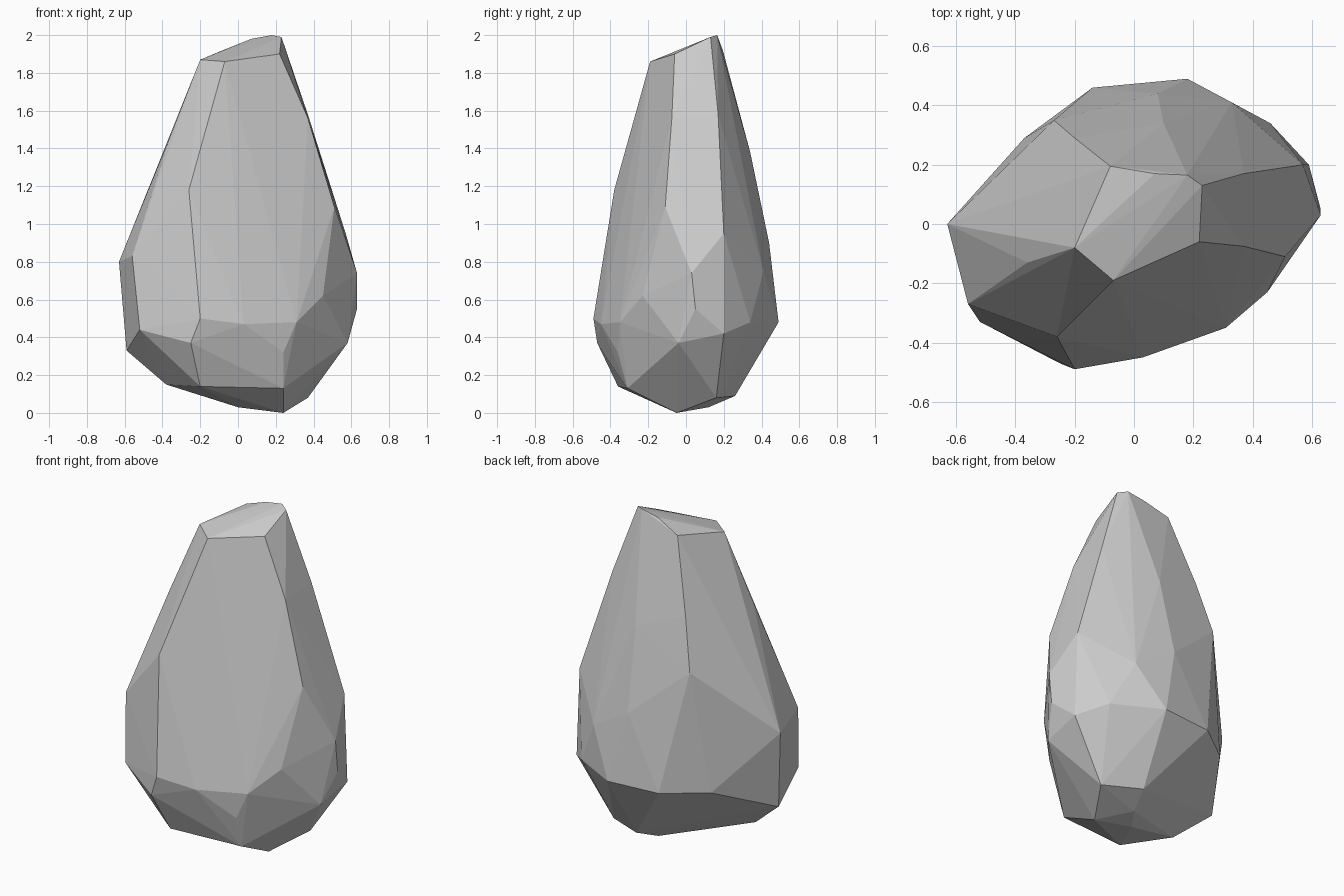
import bpy, bmesh

# Chiselled boulder: the facets are the hull around a few corner rings
crown = [(-.20, -.08, 1.87), (-.07, -.19, 1.86), (.22, -.06, 1.90),
         (.23, .13, 1.99), (.18, .165, 2.0), (.07, .17, 1.98), (-.08, .195, 1.92)]

shoulder = [(-.36, -.13, 1.46), (-.26, -.38, 1.18), (.37, -.075, 1.56),
            (.37, .17, 1.58), (.46, .13, 1.27), (-.20, .29, 1.50),
            (.10, .34, 1.38), (-.27, .35, 1.2), (.51, -.11, 1.09)]

belly = [(-.63, 0, .80), (-.56, -.27, .83), (-.20, -.49, .50), (.03, -.45, .47),
         (.31, -.35, .48), (.45, -.23, .62), (.63, .03, .74), (.63, .05, .55),
         (.57, .20, .95), (.33, .41, .75), (.08, .44, .90)]

rim = [(-.52, -.33, .44), (-.59, -.04, .33), (-.25, -.47, .37), (.24, -.36, .32),
       (.58, -.04, .37), (.59, .20, .42), (.46, .34, .48), (.18, .49, .48),
       (-.14, .46, .48), (-.37, .29, .48)]

base = [(-.38, -.12, .15), (-.20, -.36, .14), (.24, -.31, .13), (.24, -.05, 0),
        (0, -.02, .03), (.37, .16, .08), (.15, .26, .09), (.10, .12, .03)]

bm = bmesh.new()
for ring in (crown, shoulder, belly, rim, base):
    for p in ring:
        bm.verts.new(p)
hull = bmesh.ops.convex_hull(bm, input=bm.verts[:])
unused = [v for v in bm.verts if not v.link_faces]
bmesh.ops.delete(bm, geom=unused, context='VERTS')
bmesh.ops.recalc_face_normals(bm, faces=bm.faces[:])

mesh = bpy.data.meshes.new("boulder")
bm.to_mesh(mesh)
bm.free()
boulder = bpy.data.objects.new("boulder", mesh)
bpy.context.collection.objects.link(boulder)
